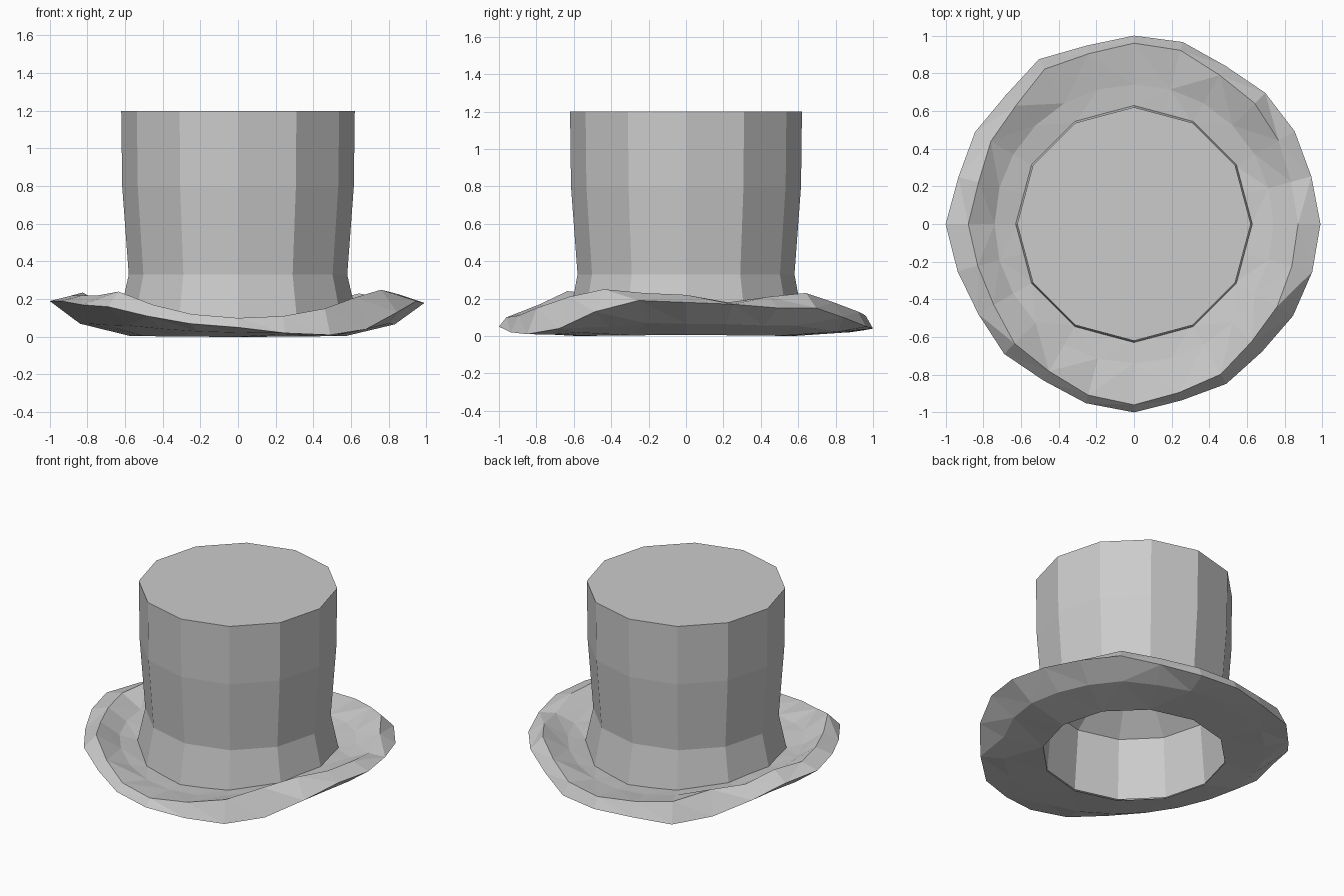
import bpy, bmesh, math

if "Cube" in bpy.data.objects:
    bpy.data.objects.remove(bpy.data.objects["Cube"])

def loft(name, rings, cap_first=False, cap_last=False, triangulate=False, inward=False):
    """Skin a list of equally long closed rings of points."""
    bm = bmesh.new()
    loops = [[bm.verts.new(p) for p in ring] for ring in rings]
    for a, b in zip(loops, loops[1:]):
        n = len(a)
        for i in range(n):
            j = (i + 1) % n
            bm.faces.new((a[i], a[j], b[j], b[i]))
    if cap_first:
        bm.faces.new(loops[0])
    if cap_last:
        bm.faces.new(loops[-1])
    if triangulate:
        bmesh.ops.triangulate(bm, faces=bm.faces[:])
    bmesh.ops.recalc_face_normals(bm, faces=bm.faces[:])
    if inward:
        bmesh.ops.reverse_faces(bm, faces=bm.faces[:])
    mesh = bpy.data.meshes.new(name)
    bm.to_mesh(mesh)
    bm.free()
    ob = bpy.data.objects.new(name, mesh)
    bpy.context.collection.objects.link(ob)
    return ob

def polar(r, deg, z):
    a = math.radians(deg)
    return (r * math.cos(a), r * math.sin(a), z)

def side2(deg):
    """1 at the left and right, 0 at the front and back."""
    return math.cos(math.radians(deg)) ** 2

def seam(deg):
    return 0.06 + 0.05 * side2(deg)

# Crown: twelve-sided, slightly flared, with a flat top
sides = range(0, 360, 30)
rings = [[polar(r, d, z) for d in sides]
         for r, z in [(0.62, 1.2), (0.615, 0.8), (0.58, 0.33)]]
rings.append([polar(0.63, d, seam(d)) for d in sides])
loft("crown", rings, cap_first=True)

# Lining: recess seen from below
loft("lining", [[polar(r, d, z) for d in sides]
                for r, z in [(0.575, 0.008), (0.54, 0.42), (0.3, 0.62)]],
     cap_last=True, inward=True)

# Brim: wavy rolled edge, curled up at the left and right (every 15 degrees)
rim_r = [.99, .975, .985, .985, .97, 1.0, 1.0, .98, 1.01, .965, .975, .965,
         1.0, .97, .955, .975, .96, .985, 1.0, .97, .98, .96, .975, .98]
rim_z = [.18, .17, .15, .15, .10, .05, .04, .03, .02, .05, .13, .18,
         .19, .19, .17, .16, .11, .07, .05, .02, .01, .04, .13, .19]
crest_z = [.22, .18, .21, .23, .18, .13, .11, .12, .15, .20, .20, .235,
           .22, .22, .22, .24, .17, .12, .10, .11, .15, .21, .25, .23]
bottom, lower, rim, crest, valley, top = [], [], [], [], [], []
for i in range(24):
    d, r, zr, zc = i * 15, rim_r[i], rim_z[i], crest_z[i]
    s = side2(d)
    flat = math.cos(math.radians(15)) if i % 2 else 1.0
    bottom.append(polar(0.575 * flat, d, 0.005 * s))
    lower.append(polar(0.575 + 0.62 * (r - 0.575), d, 0.005 + 0.34 * zr))
    rim.append(polar(r, d, zr))
    crest.append(polar(r * (0.96 - 0.08 * s), d, zc))
    valley.append(polar(0.74, d, seam(d) + 0.32 * (zc - seam(d))))
    top.append(polar(0.62 * flat, d, seam(d) + 0.005))
loft("brim", [bottom, lower, rim, crest, valley, top], triangulate=True)
